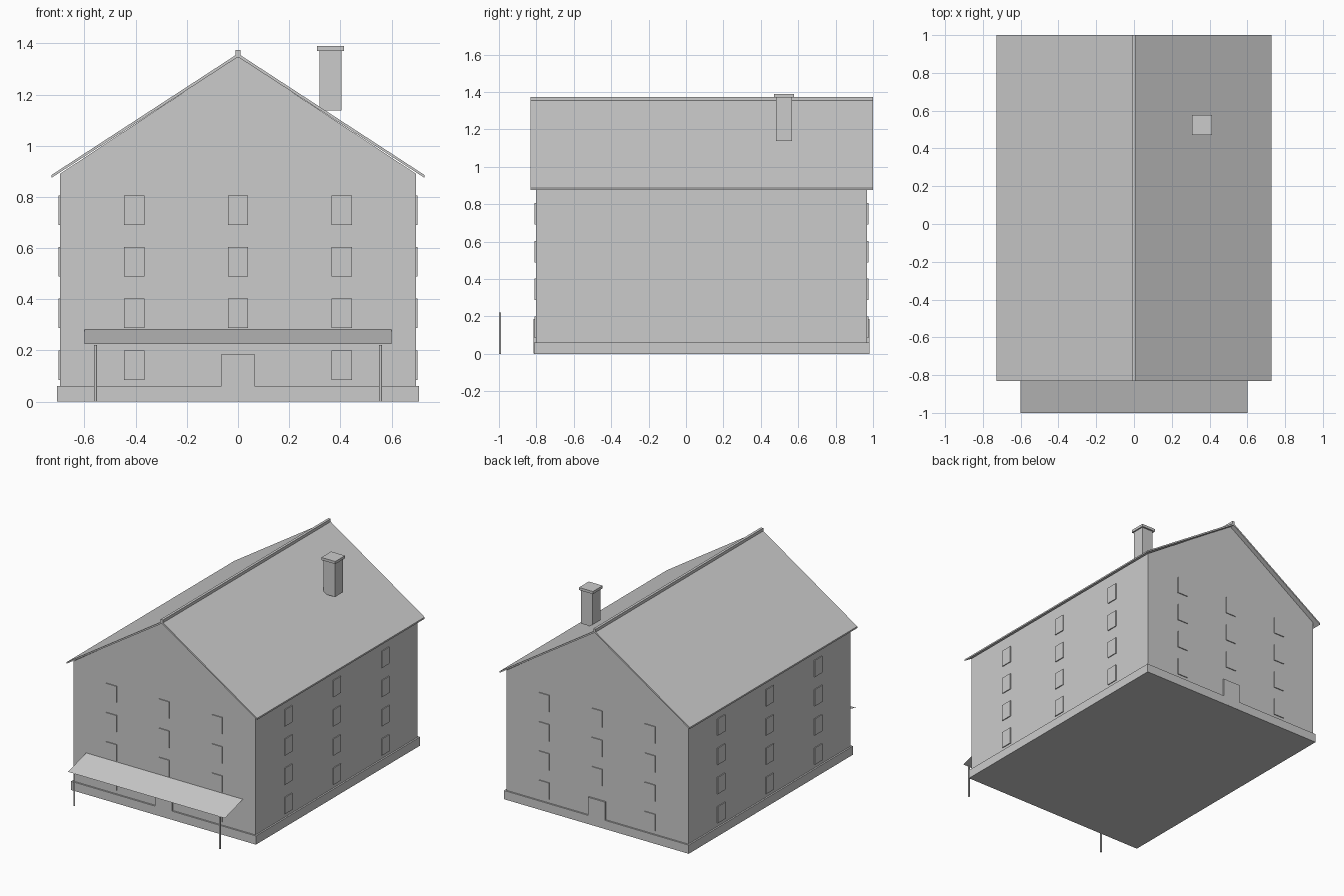
import bpy
import bmesh
import math

if "Cube" in bpy.data.objects:
    bpy.data.objects.remove(bpy.data.objects["Cube"])

grey = bpy.data.materials.new("plain_grey")
grey.diffuse_color = (0.6, 0.6, 0.6, 1)
grey.use_nodes = True
grey.node_tree.nodes["Principled BSDF"].inputs["Base Color"].default_value = grey.diffuse_color

CY = 0.083                 # middle of the house along y
WX, WY = 0.696, 0.886      # wall half sizes
PX, PY = 0.707, 0.897      # plinth half sizes


def finish(name, bm):
    bmesh.ops.recalc_face_normals(bm, faces=bm.faces)
    mesh = bpy.data.meshes.new(name)
    bm.to_mesh(mesh)
    bm.free()
    mesh.materials.append(grey)
    ob = bpy.data.objects.new(name, mesh)
    bpy.context.collection.objects.link(ob)
    return ob


def prism(name, profile, y0, y1):
    """Extrude an (x, z) outline along y."""
    bm = bmesh.new()
    face = bm.faces.new([bm.verts.new((x, y0, z)) for x, z in profile])
    geom = bmesh.ops.extrude_face_region(bm, geom=[face])["geom"]
    verts = [g for g in geom if isinstance(g, bmesh.types.BMVert)]
    bmesh.ops.translate(bm, verts=verts, vec=(0, y1 - y0, 0))
    return finish(name, bm)


def box(name, x0, x1, y0, y1, z0, z1):
    return prism(name, [(x0, z0), (x1, z0), (x1, z1), (x0, z1)], y0, y1)


# House body and plinth
prism("walls", [(-WX, 0.05), (WX, 0.05), (WX, 0.89), (0, 1.349), (-WX, 0.89)],
      CY - WY, CY + WY)
box("plinth", -PX, PX, CY - PY, CY + PY, 0, 0.06)

# Thin gable roof with ridge cap
prism("roof", [(-0.728, 0.875), (0, 1.347), (0.728, 0.875),
               (0.728, 0.886), (0, 1.36), (-0.728, 0.886)], CY - 0.915, CY + 0.917)
box("ridge_cap", -0.009, 0.009, CY - 0.915, CY + 0.917, 1.345, 1.374)

# Chimney
box("chimney", 0.318, 0.405, 0.482, 0.567, 1.137, 1.372)
box("chimney_cap", 0.308, 0.414, 0.471, 0.578, 1.371, 1.389)

# Windows and doors on all four walls
T, HALF = 0.006, 0.04
for side, label in ((-1, "front"), (1, "back")):
    wall = CY + side * WY
    ya, yb = sorted((wall - side * 0.002, wall + side * T))
    for row in range(4):
        z = 0.085 + 0.202 * row
        for x in (-0.405, 0, 0.405):
            if row or x:   # the door takes the middle of the ground floor
                box(label + "_window", x - HALF, x + HALF, ya, yb, z, z + 0.115)
    ya, yb = sorted((wall - side * 0.002, CY + side * (PY + 0.0005)))
    box(label + "_door", -0.065, 0.065, ya, yb, 0.002, 0.186)

for side, label in ((-1, "left"), (1, "right")):
    xa, xb = sorted((side * (WX - 0.002), side * (WX + T)))
    for row in range(4):
        z = 0.085 + 0.202 * row
        for y in (CY - 0.53, CY, CY + 0.53):
            box(label + "_window", xa, xb, y - HALF, y + HALF, z, z + 0.115)

# Sloping sheet awning over the entrance
bm = bmesh.new()
bm.faces.new([bm.verts.new(c) for c in ((-0.6, -1, 0.225), (0.6, -1, 0.225),
                                        (0.6, -0.803, 0.281), (-0.6, -0.803, 0.281))])
finish("awning", bm)

# Awning posts
for x in (-0.557, 0.557):
    bpy.ops.mesh.primitive_cylinder_add(vertices=12, radius=0.006, depth=0.222,
                                        location=(x, -0.994, 0.111))
    post = bpy.context.object
    post.name = "awning_post"
    post.data.materials.append(grey)
    bpy.ops.object.shade_smooth_by_angle(angle=math.radians(40))
